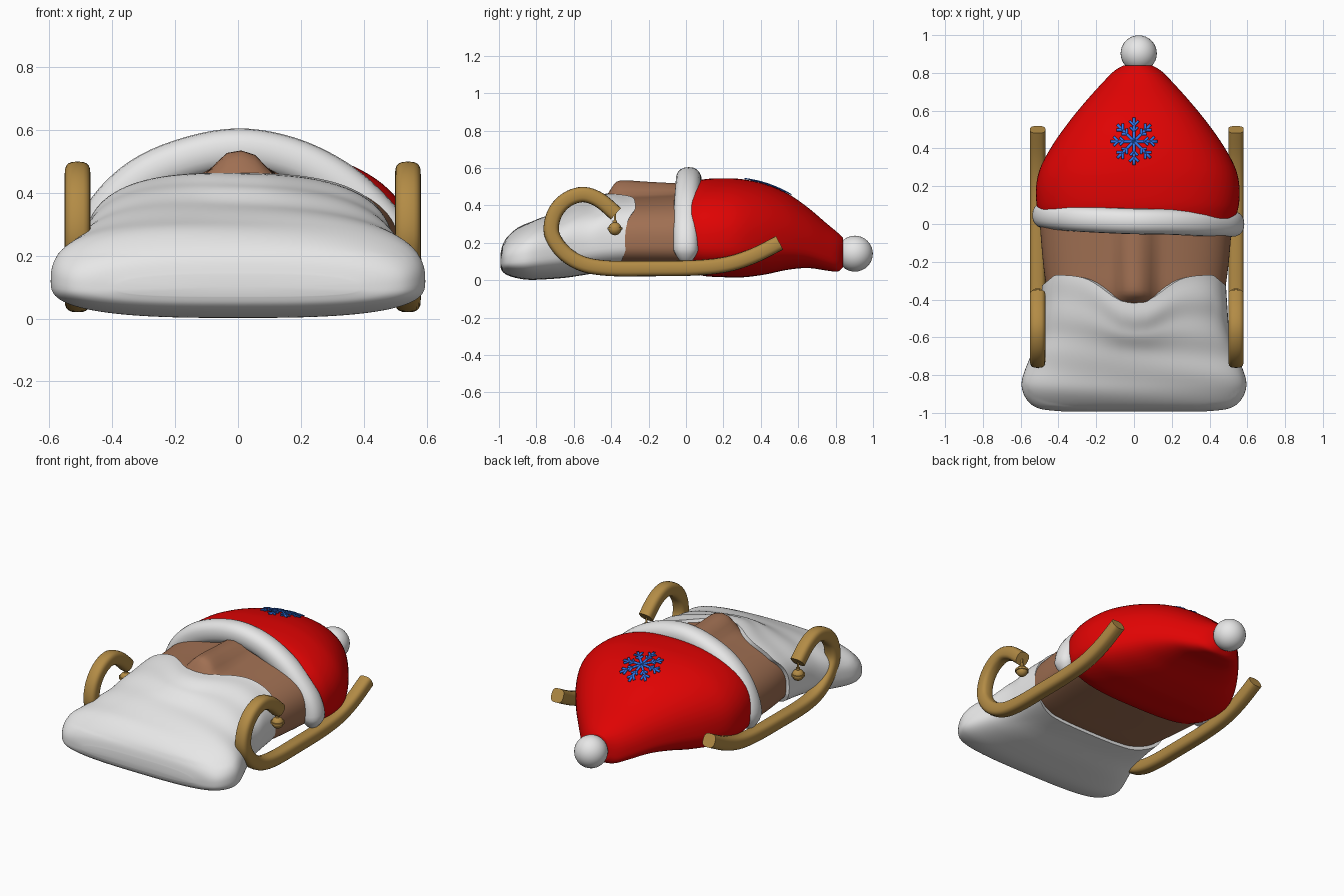
import bpy, bmesh, math
from math import sin, cos, pi, exp, copysign
from mathutils import Vector
from mathutils.bvhtree import BVHTree

if "Cube" in bpy.data.objects:
    bpy.data.objects.remove(bpy.data.objects["Cube"])


def material(name, rgb):
    m = bpy.data.materials.new(name)
    m.use_nodes = True
    m.diffuse_color = (*rgb, 1)
    m.node_tree.nodes["Principled BSDF"].inputs["Base Color"].default_value = (*rgb, 1)
    return m


WHITE = material("soft white", (0.8, 0.8, 0.8))
RED = material("hat red", (0.74, 0.001, 0.001))
SKIN = material("warm skin", (0.35, 0.16, 0.085))
GOLD = material("golden wood", (0.45, 0.26, 0.06))
BLUE = material("snowflake blue", (0.03, 0.18, 0.85))


def finish(bm, name, mat, angle=50):
    bmesh.ops.recalc_face_normals(bm, faces=bm.faces)
    mesh = bpy.data.meshes.new(name)
    bm.to_mesh(mesh)
    bm.free()
    ob = bpy.data.objects.new(name, mesh)
    bpy.context.collection.objects.link(ob)
    mesh.materials.append(mat)
    bpy.ops.object.select_all(action='DESELECT')
    ob.select_set(True)
    bpy.context.view_layer.objects.active = ob
    bpy.ops.object.shade_smooth_by_angle(angle=math.radians(angle))
    return ob


def smooth(keys, steps=6):
    """Catmull-Rom interpolation of equally long tuples."""
    k = [Vector(p) for p in keys]
    out = []
    for i in range(len(k) - 1):
        a, b, c, d = k[max(i - 1, 0)], k[i], k[i + 1], k[min(i + 2, len(k) - 1)]
        for s in range(steps):
            t = s / steps
            out.append(b + (c - a) * (t / 2) + (a * 2 - b * 5 + c * 4 - d) * (t * t / 2)
                       + (b * 3 - a - c * 3 + d) * (t ** 3 / 2))
    return out + [k[-1]]


def power(v, n):
    return copysign(abs(v) ** (2 / n), v)


def ease(v):
    t = min(max(v, 0), 1)
    return t * t * (3 - 2 * t)


def loft(rings, warp=None):
    """Skin closed rings and close both ends with a fan."""
    bm = bmesh.new()
    loops = [[bm.verts.new(warp(p) if warp else p) for p in r] for r in rings]
    n = len(loops[0])
    for a, b in zip(loops, loops[1:]):
        for i in range(n):
            j = (i + 1) % n
            bm.faces.new((a[i], a[j], b[j], b[i]))
    for end in (loops[0], loops[-1]):
        mid = bm.verts.new(sum((v.co for v in end), Vector()) / n)
        for i in range(n):
            bm.faces.new((end[i], end[(i + 1) % n], mid))
    return bm


def body(sections, cx, dome, warp=None, sides=96):
    """Flat-bottomed domed rings; each section is y, half width, bottom, top."""
    rings = []
    for y, w, z0, z1 in smooth(sections):
        zm = z0 + 0.38 * (z1 - z0)
        ring = []
        for i in range(sides):
            a = 2 * pi * i / sides
            n = dome if sin(a) > 0 else 2.9
            h = z1 - zm if sin(a) > 0 else zm - z0
            ring.append(Vector((cx + w * power(cos(a), n), y, zm + h * power(sin(a), n))))
        rings.append(ring)
    return loft(rings, warp)


def sweep(path, axis, r, n, end=1.0, sides=20):
    """Sweep a rounded square along a path across the axis; end scales the tips."""
    pts, axis = smooth(path), Vector(axis)
    rings = []
    for i, p in enumerate(pts):
        t = (pts[min(i + 1, len(pts) - 1)] - pts[max(i - 1, 0)]).normalized()
        up = t.cross(axis).normalized()
        rr = r * min(1, end + 0.16 * min(i, len(pts) - 1 - i))
        rings.append([p + axis * (rr * power(cos(a), n)) + up * (rr * power(sin(a), n))
                      for a in (2 * pi * k / sides for k in range(sides))])
    return loft(rings)


# Beard: wide rounded cushion with a notched rear edge
def beard_warp(p):
    t = ease((p.y + 0.75) / 0.48)
    low = min(max((0.16 - p.z) / 0.1, 0), 1)
    edge = 0.15 * exp(-(abs(p.x) / 0.19) ** 2.4) * (1 - low) + 0.12 * low
    edge += 0.05 * max(0, abs(p.x) - 0.42) / 0.06 * (1 - low)
    ripple = 0.003 * sin(p.y * 32 + 4 * p.x) if p.z > 0.2 else 0
    return Vector((p.x, p.y - t * edge, p.z + ripple))


finish(body([(-0.992, 0.38, 0.07, 0.14), (-0.98, 0.49, 0.045, 0.19), (-0.95, 0.55, 0.025, 0.235),
             (-0.89, 0.588, 0.008, 0.285), (-0.82, 0.592, 0.002, 0.318), (-0.7, 0.55, 0.008, 0.355),
             (-0.6, 0.52, 0.015, 0.39), (-0.5, 0.502, 0.025, 0.42), (-0.4, 0.495, 0.035, 0.446),
             (-0.27, 0.487, 0.045, 0.465)], 0, 2.75, beard_warp), "beard", WHITE)


# Face with a raised nose ridge
def face_warp(p):
    if p.z > 0.25:
        ridge = exp(-(abs(p.x - 0.005) / 0.09) ** 3)
        p.z += (0.09 - 0.1 * max(0, p.y + 0.34)) * ease((p.y + 0.46) / 0.1) * ridge
    return p


finish(body([(-0.55, 0.43, 0.08, 0.36), (-0.45, 0.455, 0.07, 0.415), (-0.35, 0.472, 0.058, 0.443),
             (-0.2, 0.492, 0.054, 0.45), (0.0, 0.508, 0.05, 0.46), (0.12, 0.508, 0.05, 0.47)],
            0.01, 2.5, face_warp, 120), "face", SKIN)

# Hat: tapering to a drooping tip
hat_sections = [(0.03, 0.515, 0.04, 0.52), (0.1, 0.535, 0.022, 0.54), (0.2, 0.538, 0.016, 0.545),
                (0.3, 0.515, 0.015, 0.54), (0.42, 0.45, 0.03, 0.515), (0.54, 0.365, 0.055, 0.465),
                (0.65, 0.275, 0.065, 0.39), (0.75, 0.185, 0.052, 0.305), (0.81, 0.125, 0.046, 0.255),
                (0.84, 0.075, 0.07, 0.225)]
hat = finish(body(hat_sections, 0.02, 2.25), "hat", RED)

# Fur brim arching over the face
finish(sweep([(-0.462, 0.045, 0.1), (-0.466, 0.045, 0.23), (-0.39, 0.035, 0.37), (-0.25, 0.025, 0.475),
              (-0.03, 0.015, 0.535), (0.16, 0.012, 0.51), (0.33, 0.005, 0.425), (0.46, 0, 0.3),
              (0.512, 0, 0.2), (0.512, 0, 0.1)], (0, 1, 0), 0.068, 2.3, 0.4), "hat_brim", WHITE)

# Pompom
bm = bmesh.new()
bmesh.ops.create_uvsphere(bm, u_segments=32, v_segments=16, radius=0.096)
bmesh.ops.translate(bm, verts=bm.verts, vec=(0.025, 0.903, 0.142))
finish(bm, "pompom", WHITE)

# Curled runners with hanging bells
profile = [(0.5, 0.2), (0.36, 0.13), (0.22, 0.085), (0.05, 0.066), (-0.2, 0.062), (-0.42, 0.064),
           (-0.56, 0.09), (-0.66, 0.155), (-0.718, 0.25), (-0.705, 0.35), (-0.645, 0.425),
           (-0.555, 0.458), (-0.465, 0.43), (-0.375, 0.355)]
for side, x in (("left", 0.54), ("right", -0.51)):
    finish(sweep([(x, y, z) for y, z in profile], (1, 0, 0), 0.041, 2.9), side + "_runner", GOLD)
    bm = bmesh.new()
    ball = bmesh.ops.create_uvsphere(bm, u_segments=20, v_segments=12, radius=0.035)["verts"]
    bmesh.ops.translate(bm, verts=ball, vec=(x, -0.38, 0.275))
    for r, h, z in ((0.04, 0.012, 0.277), (0.006, 0.08, 0.335), (0.012, 0.015, 0.312)):
        part = bmesh.ops.create_cone(bm, cap_ends=True, segments=20, radius1=r, radius2=r, depth=h)
        bmesh.ops.translate(bm, verts=part["verts"], vec=(x, -0.38, z))
    finish(bm, side + "_bell", GOLD)

# Snowflake: thin eight-armed plate draped over the hat
tree = BVHTree.FromObject(hat, bpy.context.evaluated_depsgraph_get())
bm = bmesh.new()
centre = Vector((0, 0.438))


def bar(start, angle, length, width, steps=6):
    d = Vector((cos(angle), sin(angle)))
    n = Vector((-d.y, d.x)) * width / 2
    rows = []
    for i in range(steps + 1):
        row = []
        for s in (-1, 1):
            q = centre + start + d * (length * i / steps) + n * s
            hit = tree.ray_cast(Vector((q.x, q.y, 2)), Vector((0, 0, -1)))[0]
            row.append(bm.verts.new(hit + Vector((0, 0, 0.006))))
        rows.append(row)
    for a, b in zip(rows, rows[1:]):
        bm.faces.new((a[0], b[0], b[1], a[1]))


for k in range(8):
    a = pi / 2 + k * pi / 4
    d = Vector((cos(a), sin(a)))
    bar(Vector((0, 0)), a, 0.125, 0.014)
    for along, size in ((0.055, 0.028), (0.084, 0.034)):
        for s in (-1, 1):
            bar(d * along, a + s * pi / 4, size, 0.012)
flake = finish(bm, "snowflake", BLUE)
solid = flake.modifiers.new("Thickness", 'SOLIDIFY')
solid.thickness = 0.006
solid.offset = 0
